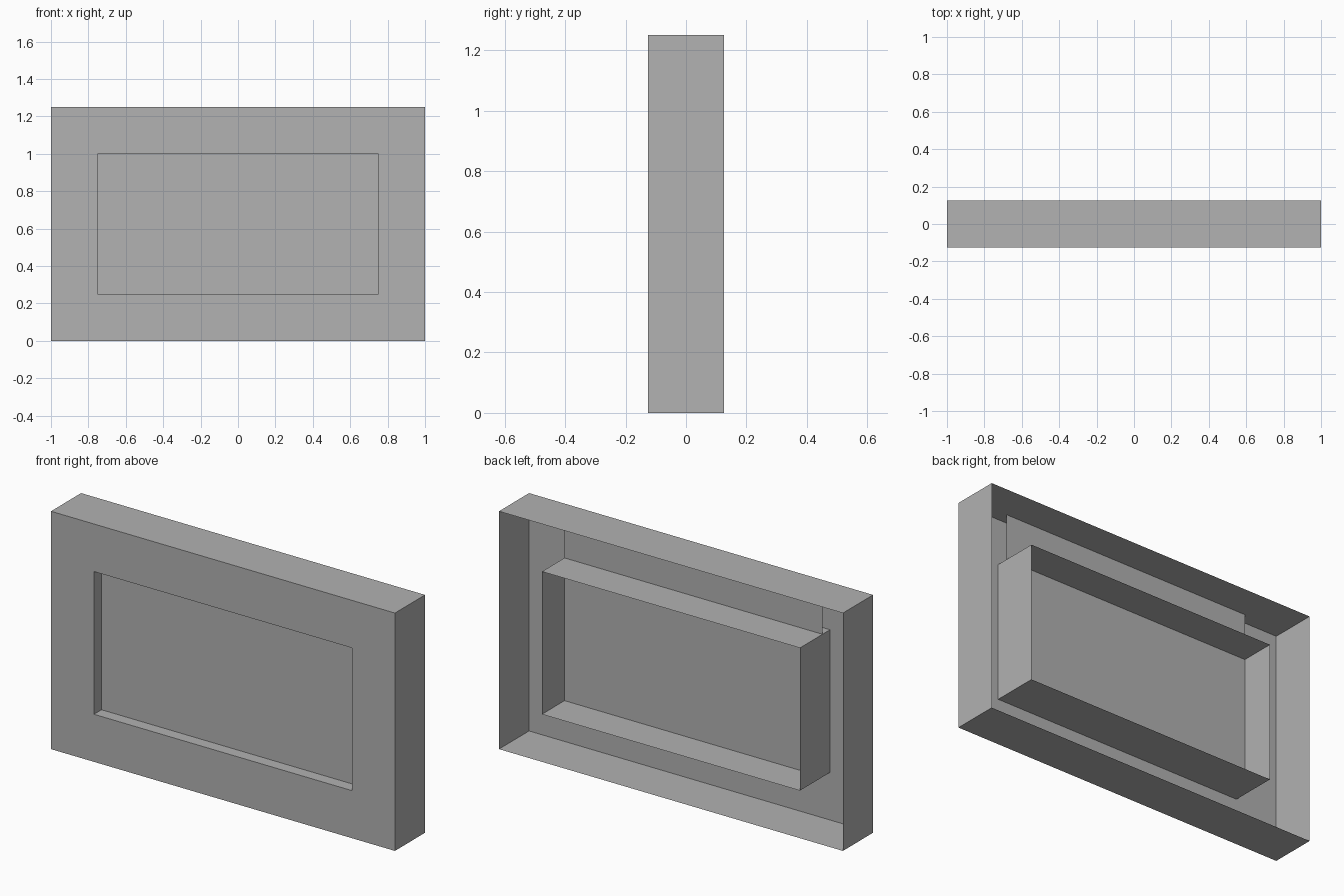
import bpy
import bmesh

cube = bpy.data.objects.get("Cube")
if cube:
    bpy.data.objects.remove(cube, do_unlink=True)

grey = bpy.data.materials.new("plain_grey")
grey.use_nodes = True
colour = (0.445, 0.445, 0.445, 1)
grey.diffuse_color = colour
grey.node_tree.nodes["Principled BSDF"].inputs["Base Color"].default_value = colour

HALF_DEPTH = 0.125
OUTER = (1.0, 0.0, 1.25)      # half width, bottom, top
OPENING = (0.75, 0.25, 1.0)
PANEL = (0.75, 0.25, 1.25)    # runs up behind the frame to its top


def ring(bm, rect, y):
    """Four corners of an upright rectangle at depth y."""
    w, low, high = rect
    corners = ((-w, low), (w, low), (w, high), (-w, high))
    return [bm.verts.new((x, y, z)) for x, z in corners]


def add_object(name, bm):
    mesh = bpy.data.meshes.new(name)
    bm.to_mesh(mesh)
    bm.free()
    mesh.materials.append(grey)
    obj = bpy.data.objects.new(name, mesh)
    bpy.context.collection.objects.link(obj)


# Hollow frame: outer walls, front border and opening walls, open at the back
bm = bmesh.new()
rings = [ring(bm, OUTER, HALF_DEPTH), ring(bm, OUTER, -HALF_DEPTH),
         ring(bm, OPENING, -HALF_DEPTH), ring(bm, OPENING, HALF_DEPTH)]
for a, b in zip(rings, rings[1:]):
    for i in range(4):
        j = (i + 1) % 4
        bm.faces.new((a[i], a[j], b[j], b[i]))
add_object("frame", bm)

# Recessed sheet across the opening
bm = bmesh.new()
bm.faces.new(ring(bm, PANEL, -HALF_DEPTH / 2))
add_object("panel", bm)
